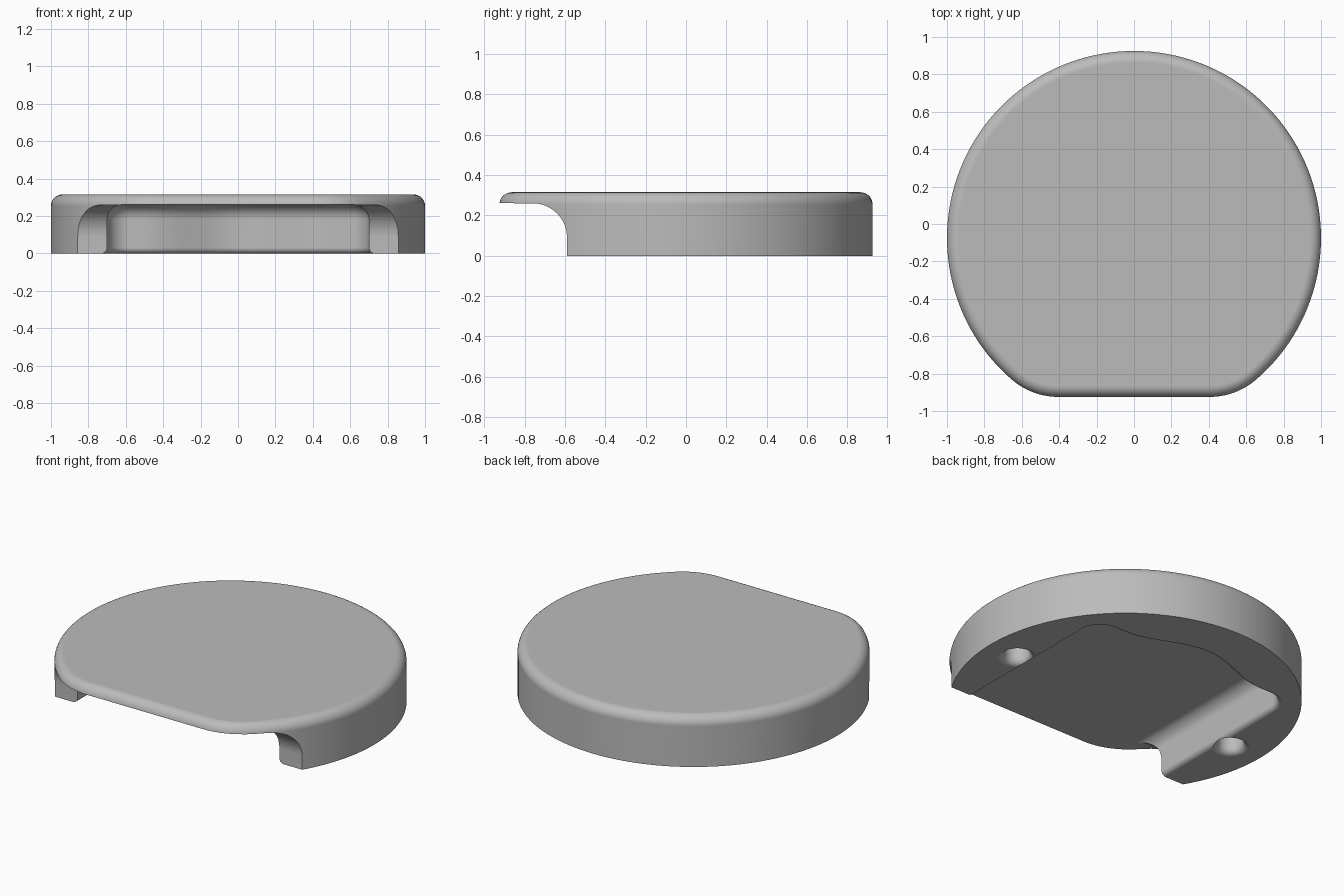
import bpy, bmesh
from math import sin, cos, pi, sqrt, atan2, radians
from mathutils import Vector

if "Cube" in bpy.data.objects:
    bpy.data.objects.remove(bpy.data.objects["Cube"])

CENTRE_Y, HEIGHT, LIP_Z = -0.075, 0.315, 0.26
STEPS = 8

grey = bpy.data.materials.new("plain grey")
grey.use_nodes = True
grey.diffuse_color = (0.5, 0.5, 0.5, 1)
grey.node_tree.nodes["Principled BSDF"].inputs["Base Color"].default_value = (0.5, 0.5, 0.5, 1)


def loft(name, rings):
    """Skin a stack of equal-length closed rings and cap both ends."""
    bm = bmesh.new()
    loops = [[bm.verts.new(p) for p in ring] for ring in rings]
    n = len(loops[0])
    for a, b in zip(loops, loops[1:]):
        for i in range(n):
            j = (i + 1) % n
            bm.faces.new((a[i], a[j], b[j], b[i]))
    bm.faces.new(loops[0])
    bm.faces.new(loops[-1])
    bmesh.ops.recalc_face_normals(bm, faces=bm.faces)
    mesh = bpy.data.meshes.new(name)
    bm.to_mesh(mesh)
    bm.free()
    obj = bpy.data.objects.new(name, mesh)
    bpy.context.collection.objects.link(obj)
    mesh.materials.append(grey)
    return obj


def arc(cx, cy, r, start, end, n):
    return [(cx + r * cos(start + (end - start) * i / n),
             cy + r * sin(start + (end - start) * i / n)) for i in range(n + 1)]


def body_outline(inset):
    """Disc with a flat front and rounded front corners."""
    r = 0.38
    cy = -0.925 + r
    cx = sqrt((1 - r) ** 2 - (cy - CENTRE_Y) ** 2)
    join = atan2(cy - CENTRE_Y, cx)
    return (arc(-cx, cy, r - inset, -pi - join, -pi / 2, 14)[1:]
            + arc(cx, cy, r - inset, -pi / 2, join, 14)[:-1]
            + arc(0, CENTRE_Y, 1 - inset, join, pi - join, 110))


def offset(points, d):
    """Push a counter-clockwise outline outwards with mitred corners."""
    pts = [Vector(p) for p in points]
    result = []
    for i, p in enumerate(pts):
        a = (p - pts[i - 1]).normalized()
        b = (pts[(i + 1) % len(pts)] - p).normalized()
        n1, n2 = Vector((a.y, -a.x)), Vector((b.y, -b.x))
        q = p + (n1 + n2) * d / (1 + n1.dot(n2))
        result.append((q.x, q.y))
    return result


def recess(name, outline, rim, fillet, top):
    """Cutter with a flared rim at the bottom and a rounded ceiling edge."""
    levels = [(rim, -0.05)]
    quarter = [pi / 2 * i / STEPS for i in range(STEPS + 1)]
    levels += [(rim - rim * cos(t), rim - rim * sin(t)) for t in reversed(quarter)]
    levels += [(fillet * (cos(t) - 1), top - fillet + fillet * sin(t)) for t in quarter]
    return loft(name, [[(x, y, z) for x, y in offset(outline, d)] for d, z in levels])


def subtract(target, cutter):
    mod = target.modifiers.new("cut", "BOOLEAN")
    mod.operation, mod.solver, mod.object = "DIFFERENCE", "EXACT", cutter
    bpy.context.view_layer.objects.active = target
    bpy.ops.object.modifier_apply(modifier=mod.name)
    bpy.data.objects.remove(cutter)


# Solid body with a rounded top edge
edge = 0.06
levels = [(0, 0)] + [(edge * (1 - cos(t)), HEIGHT - edge + edge * sin(t))
                     for t in (pi / 2 * i / STEPS for i in range(STEPS + 1))]
body = loft("cap_body", [[(x, y, z) for x, y in body_outline(d)] for d, z in levels])

# Front undercut that leaves the overhanging lip
r = 0.17
profile = [(-1.2, -0.1), (-1.2, LIP_Z)]
profile += arc(-0.59 - r, LIP_Z - r, r, pi / 2, 0, 12) + [(-0.59, -0.1)]
subtract(body, loft("front_cutter", [[(x, y, z) for y, z in profile] for x in (-1.2, 1.2)]))

# Underside pocket: straight sides, round corners and a bulging back wall
half = [(0.7, -1.2)] + arc(0.58, 0.39, 0.12, 0, pi / 2, 10)
half += [(x, 0.575 + 0.065 * cos(2 * pi * x))
         for x in (0.5 - 0.5 * i / 14 for i in range(15))]
pocket = half + [(-x, y) for x, y in reversed(half[:-1])]
subtract(body, recess("pocket_cutter", pocket, 0.03, 0.08, LIP_Z + 0.001))

# Pin hole in each side wall
for side in (-1, 1):
    ring = arc(side * 0.79, -0.09, 0.075, 0, 2 * pi, 32)[:-1]
    subtract(body, recess("hole_cutter", ring, 0.04, 0.01, 0.16))

# Smooth curved faces while keeping the hard edges
bpy.ops.object.select_all(action="DESELECT")
body.select_set(True)
bpy.context.view_layer.objects.active = body
bpy.ops.object.shade_smooth_by_angle(angle=radians(30))
weighted = body.modifiers.new("even shading", "WEIGHTED_NORMAL")
weighted.keep_sharp = True
